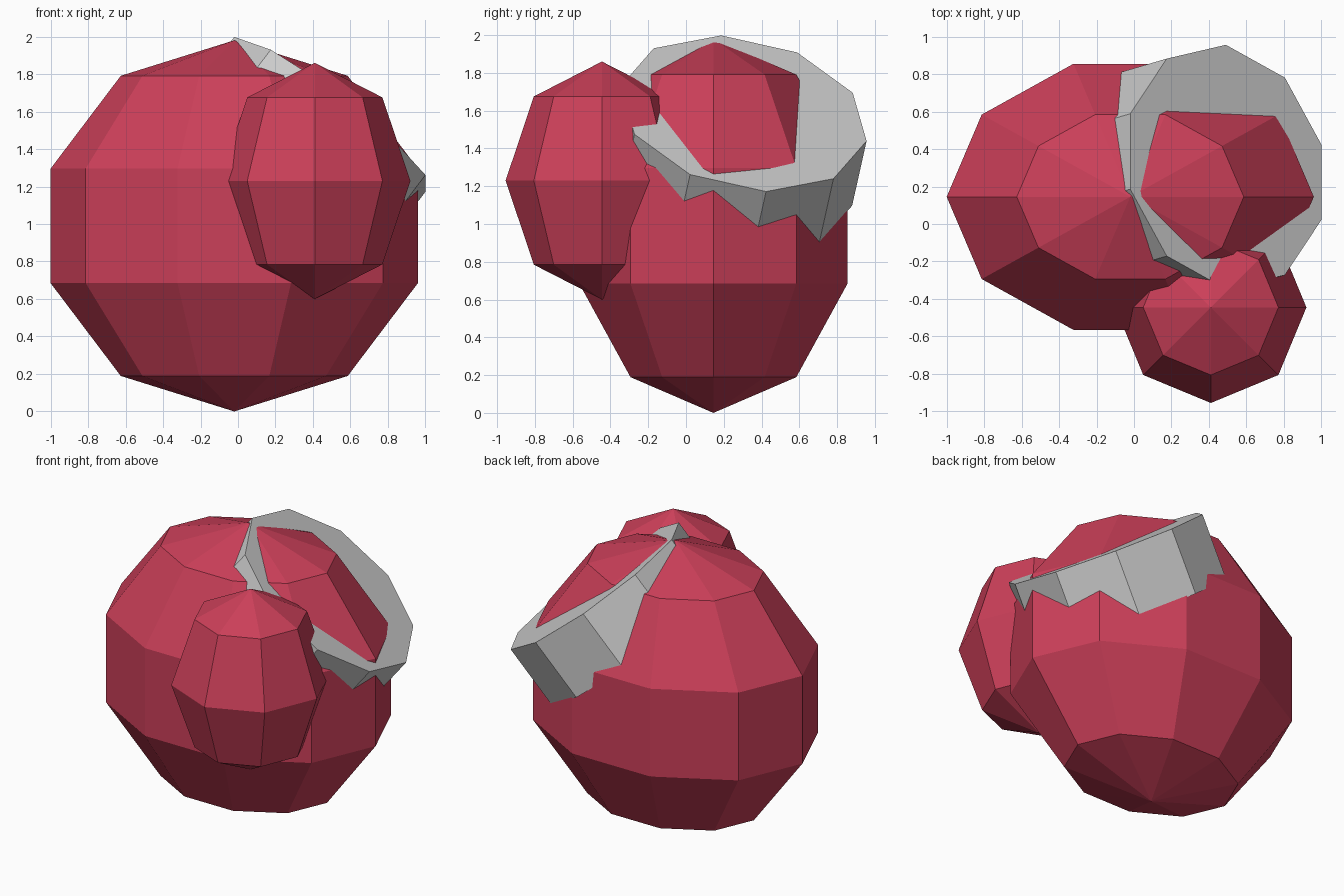
import bpy, bmesh
from math import sin, cos, pi, radians
from mathutils import Matrix, Vector

if "Cube" in bpy.data.objects:
    bpy.data.objects.remove(bpy.data.objects["Cube"])


def lathe(name, profile, sides, matrix, material=None):
    """Revolve an (r, z) profile around z, then place it with a matrix."""
    bm = bmesh.new()
    verts = [bm.verts.new((r, 0, z)) for r, z in profile]
    edges = [bm.edges.new(pair) for pair in zip(verts, verts[1:])]
    bmesh.ops.spin(bm, geom=verts + edges, cent=(0, 0, 0), axis=(0, 0, 1),
                   angle=2 * pi, steps=sides, use_duplicate=False)
    bmesh.ops.remove_doubles(bm, verts=bm.verts[:], dist=0.001)
    # merge coplanar fans into single flat caps
    bmesh.ops.dissolve_limit(bm, angle_limit=radians(0.5),
                             verts=bm.verts[:], edges=bm.edges[:])
    bm.transform(matrix)
    bmesh.ops.recalc_face_normals(bm, faces=bm.faces[:])
    mesh = bpy.data.meshes.new(name)
    bm.to_mesh(mesh)
    bm.free()
    if material:
        mesh.materials.append(material)
    obj = bpy.data.objects.new(name, mesh)
    bpy.context.collection.objects.link(obj)
    return obj


def ellipsoid(name, center, radii, sides, rings, material):
    arc = [(sin(pi * i / rings), cos(pi * i / rings)) for i in range(rings + 1)]
    matrix = Matrix.Translation(center) @ Matrix.Diagonal((*radii, 1))
    return lathe(name, arc, sides, matrix, material)


red = bpy.data.materials.new("red")
red.diffuse_color = (0.6, 0.05, 0.1, 1)
red.use_nodes = True
red.node_tree.nodes["Principled BSDF"].inputs["Base Color"].default_value = red.diffuse_color

# Large faceted body and the smaller bulge on its front right
ellipsoid("body", (-0.02, 0.145, 0.99), (1.03, 0.785, 0.99), 10, 5, red)
ellipsoid("front_bulge", (0.41, -0.445, 1.23), (0.51, 0.51, 0.63), 8, 4, red)

# Tilted ten-sided disc; the body pokes through its flat top
normal = Vector((0.595, 0.175, 0.785)).normalized()
u = Vector((0, 0.976, -0.218))
u = (u - normal * u.dot(normal)).normalized()
v = normal.cross(u)
tilt = Matrix((u, v, normal)).transposed().to_4x4()
depth, radius = 0.437, 0.667
lathe("collar_disc", [(0, 0), (radius, 0), (radius, -depth), (0, -depth)], 10,
      Matrix.Translation((0.49, 0.305, 1.585)) @ tilt)
